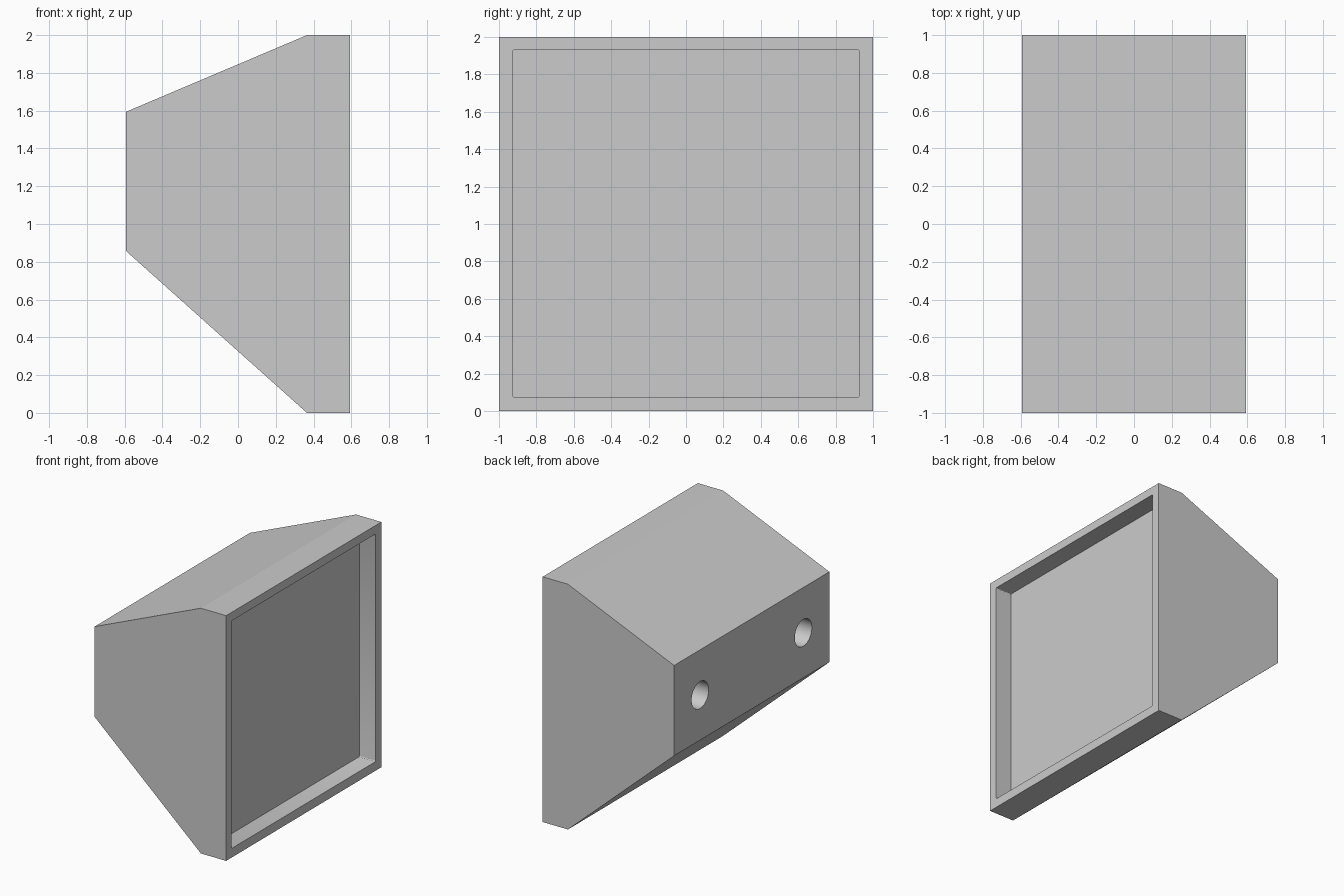
import bpy
import bmesh
from mathutils import Matrix, Vector

cube = bpy.data.objects.get("Cube")
if cube:
    bpy.data.objects.remove(cube, do_unlink=True)

# Single grey finish
GREY = (0.6, 0.6, 0.6, 1.0)
grey = bpy.data.materials.new("plain grey")
grey.use_nodes = True
grey.diffuse_color = GREY
grey.node_tree.nodes["Principled BSDF"].inputs["Base Color"].default_value = GREY


def add_object(name, bm):
    bmesh.ops.recalc_face_normals(bm, faces=bm.faces)
    mesh = bpy.data.meshes.new(name)
    bm.to_mesh(mesh)
    bm.free()
    mesh.materials.append(grey)
    obj = bpy.data.objects.new(name, mesh)
    bpy.context.collection.objects.link(obj)
    return obj


def cut(target, cutter):
    cutter.hide_render = True
    mod = target.modifiers.new(cutter.name, 'BOOLEAN')
    mod.operation = 'DIFFERENCE'
    mod.solver = 'EXACT'
    mod.object = cutter
    bpy.context.view_layer.objects.active = target
    bpy.ops.object.modifier_apply(modifier=mod.name)
    bpy.data.objects.remove(cutter, do_unlink=True)


# Tapered housing: side profile extruded across the width
profile = [(-0.593, 0.857), (0.365, 0), (0.593, 0),
           (0.593, 2), (0.365, 2), (-0.593, 1.594)]
bm = bmesh.new()
side = bm.faces.new([bm.verts.new((x, -1, z)) for x, z in profile])
swept = bmesh.ops.extrude_face_region(bm, geom=[side])["geom"]
bmesh.ops.translate(bm, vec=(0, 2, 0),
                    verts=[v for v in swept if isinstance(v, bmesh.types.BMVert)])
housing = add_object("housing", bm)

# Shallow square recess with slightly rounded corners
FLOOR_X, OUTER_X = 0.445, 0.8
bm = bmesh.new()
bmesh.ops.create_cube(bm, size=1, matrix=Matrix.Translation(
    ((FLOOR_X + OUTER_X) / 2, 0, 1.0025)) @ Matrix.Diagonal((OUTER_X - FLOOR_X, 1.856, 1.856, 1)))
corners = [e for e in bm.edges
           if abs((e.verts[0].co - e.verts[1].co).normalized().x) > 0.9]
bmesh.ops.bevel(bm, geom=corners, offset=0.01, segments=3, profile=0.5, affect='EDGES')
cut(housing, add_object("recess_cutter", bm))

# Pair of blind mounting holes in the narrow end
for y in (-0.665, 0.665):
    bm = bmesh.new()
    bmesh.ops.create_cone(bm, cap_ends=True, segments=48, radius1=0.11, radius2=0.11, depth=1,
                          matrix=Matrix.Translation((-0.593, y, 1.225))
                          @ Matrix.Rotation(1.5707963, 4, 'Y'))
    cut(housing, add_object("hole_cutter", bm))

# Smooth hole walls, crisp edges elsewhere
bpy.ops.object.select_all(action='DESELECT')
housing.select_set(True)
bpy.context.view_layer.objects.active = housing
bpy.ops.object.shade_smooth_by_angle(angle=0.35)
